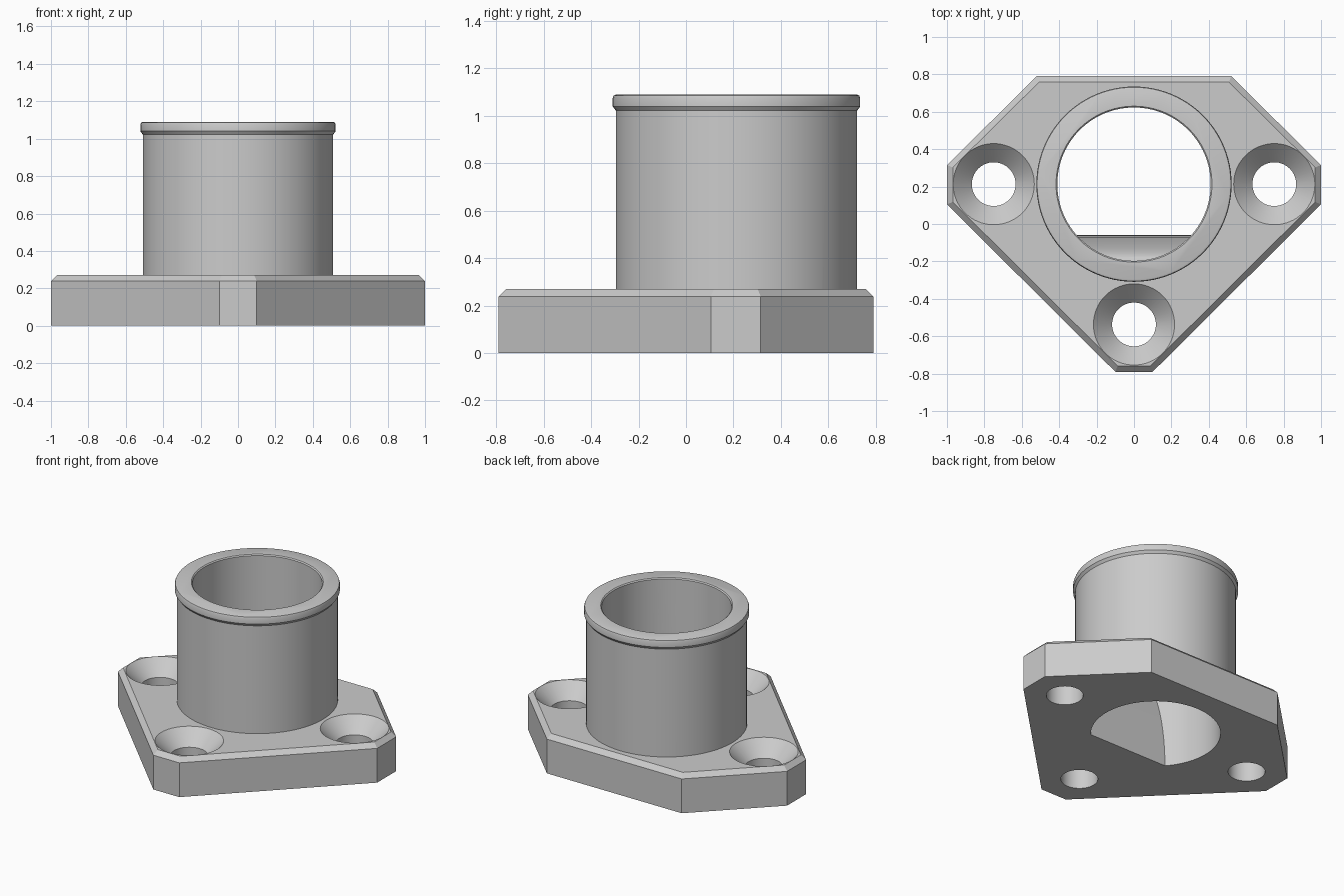
import bpy, bmesh, math

cube = bpy.data.objects.get("Cube")
if cube:
    bpy.data.objects.remove(cube, do_unlink=True)

grey = bpy.data.materials.new("plain grey")
grey.use_nodes = True
grey.diffuse_color = (0.6, 0.6, 0.6, 1)
grey.node_tree.nodes["Principled BSDF"].inputs["Base Color"].default_value = (0.6, 0.6, 0.6, 1)

AXIS_Y = 0.213      # centre line of the tube
PLATE_TOP = 0.27


def make_object(name, bm):
    bmesh.ops.recalc_face_normals(bm, faces=bm.faces)
    mesh = bpy.data.meshes.new(name)
    bm.to_mesh(mesh)
    bm.free()
    mesh.materials.append(grey)
    obj = bpy.data.objects.new(name, mesh)
    bpy.context.collection.objects.link(obj)
    return obj


def prism(name, outline, direction, chamfer=0):
    """Extrude a closed outline; optionally chamfer the edges of the far cap."""
    bm = bmesh.new()
    base = bm.faces.new([bm.verts.new(p) for p in outline])
    moved = bmesh.ops.extrude_face_region(bm, geom=[base], use_keep_orig=True)["geom"]
    bmesh.ops.translate(bm, vec=direction,
                        verts=[g for g in moved if isinstance(g, bmesh.types.BMVert)])
    cap_edges = [g for g in moved if isinstance(g, bmesh.types.BMEdge)]
    if chamfer:
        bmesh.ops.recalc_face_normals(bm, faces=bm.faces)
        bmesh.ops.bevel(bm, geom=cap_edges, offset=chamfer, segments=1, affect='EDGES')
    return make_object(name, bm)


def lathe(name, profile, x, y, sides=96):
    """Solid of revolution from (radius, z) pairs, capped at both ends."""
    bm = bmesh.new()
    rings = []
    for r, z in profile:
        angles = [2 * math.pi * i / sides for i in range(sides)]
        rings.append([bm.verts.new((x + r * math.cos(a), y + r * math.sin(a), z)) for a in angles])
    for low, high in zip(rings, rings[1:]):
        for i in range(sides):
            j = (i + 1) % sides
            bm.faces.new((low[i], low[j], high[j], high[i]))
    bm.faces.new(rings[0])
    bm.faces.new(rings[-1])
    return make_object(name, bm)


def combine(target, tool, operation):
    """Apply a boolean and remove the tool."""
    mod = target.modifiers.new("cut", 'BOOLEAN')
    mod.operation = operation
    mod.solver = 'EXACT'
    mod.object = tool
    bpy.context.view_layer.objects.active = target
    bpy.ops.object.modifier_apply(modifier=mod.name)
    bpy.data.objects.remove(tool, do_unlink=True)


# Mounting plate with chamfered top edge
half = [(0.10, -0.79), (1.0, 0.105), (1.0, 0.315), (0.52, 0.79)]
outline = half + [(-x, y) for x, y in reversed(half)]
flange = prism("tube_flange", [(x, y, 0) for x, y in outline], (0, 0, PLATE_TOP), chamfer=0.031)

# Tube with a small rounded lip
tube = lathe("tube", [(0.509, 0.1), (0.509, 1.022), (0.522, 1.04), (0.522, 1.075),
                      (0.518, 1.086), (0.508, 1.09)], 0, AXIS_Y)
combine(flange, tube, 'UNION')

# Bore, narrowed at the bottom front by a curved ramp
bore = lathe("bore_cutter", [(0.41, -0.1), (0.41, 1.083), (0.417, 1.09), (0.417, 1.2)], 0, AXIS_Y)
steps = 16
ramp_profile = [(-0.5, -0.06, -0.2)]
for i in range(steps + 1):
    t = math.pi / 2 * i / steps
    ramp_profile.append((-0.5, -0.06 - 0.14 * (1 - math.cos(t)), 0.7 * math.sin(t)))
ramp_profile += [(-0.5, -0.4, 0.7), (-0.5, -0.4, -0.2)]
combine(bore, prism("ramp", ramp_profile, (1, 0, 0)), 'DIFFERENCE')
combine(flange, bore, 'DIFFERENCE')

# Countersunk screw holes
for x, y in [(-0.75, AXIS_Y), (0.75, AXIS_Y), (0, -0.537)]:
    hole = lathe("screw_hole_cutter", [(0.117, -0.1), (0.117, PLATE_TOP - 0.1),
                                       (0.217, PLATE_TOP), (0.227, PLATE_TOP + 0.01)], x, y, 64)
    combine(flange, hole, 'DIFFERENCE')

# Smooth round walls, keep crisp edges
bpy.ops.object.select_all(action='DESELECT')
flange.select_set(True)
bpy.context.view_layer.objects.active = flange
bpy.ops.object.shade_smooth_by_angle(angle=math.radians(30))
